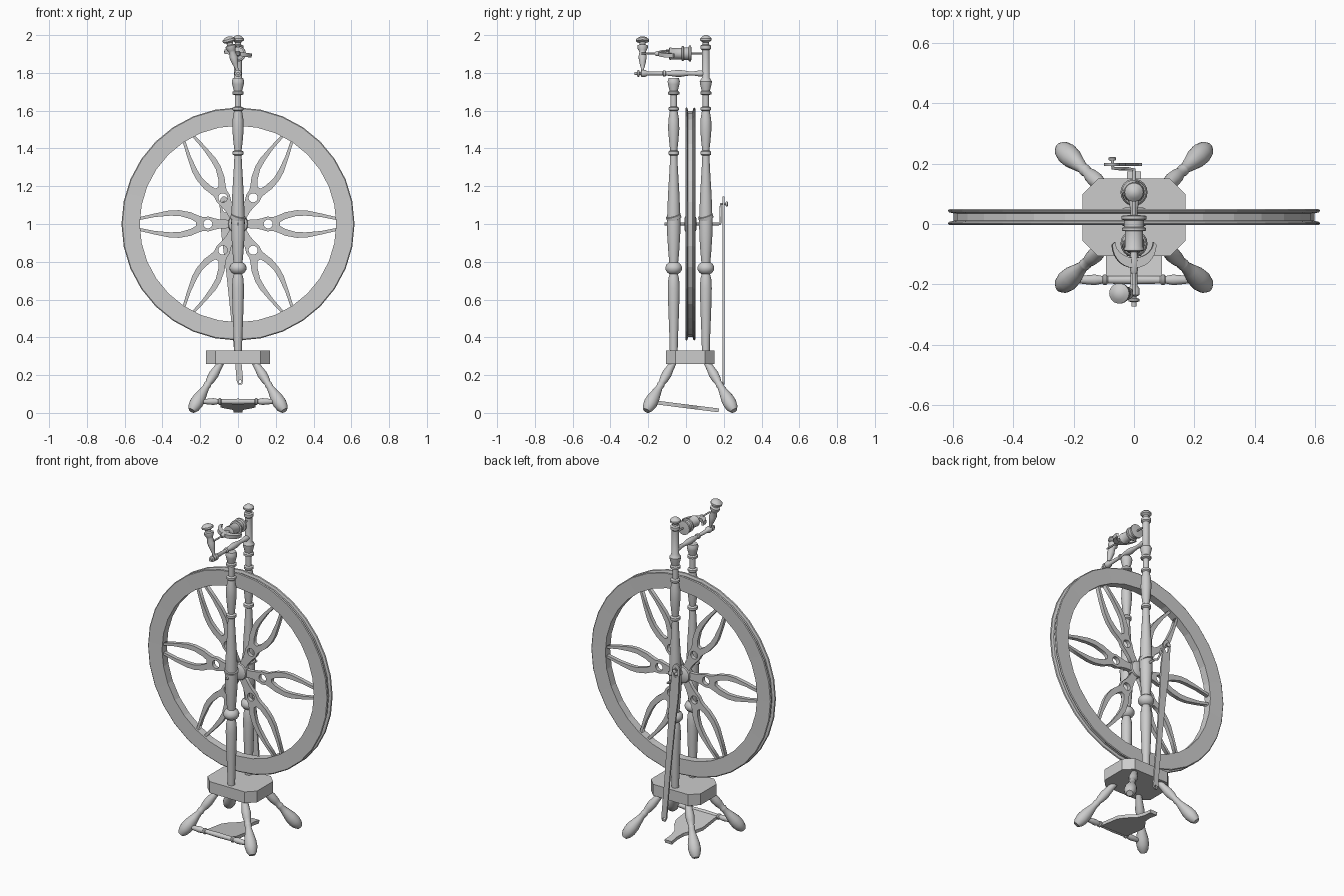
import bpy, bmesh, math
from mathutils import Vector, Matrix


def finish(name, bm, angle=38):
    bmesh.ops.recalc_face_normals(bm, faces=bm.faces)
    me = bpy.data.meshes.new(name)
    bm.to_mesh(me)
    bm.free()
    me.shade_smooth()
    me.set_sharp_from_angle(angle=math.radians(angle))
    ob = bpy.data.objects.new(name, me)
    bpy.context.collection.objects.link(ob)
    return ob


def lathe(name, prof, origin, axis=(0, 0, 1), segs=18, closed=False, angle=38):
    """Revolve (radius, distance) points about an axis through origin."""
    bm = bmesh.new()
    rot = Vector((0, 0, 1)).rotation_difference(Vector(axis)).to_matrix().to_4x4()
    mat = Matrix.Translation(origin) @ rot
    rings = []
    for r, t in prof:
        rings.append([bm.verts.new(mat @ Vector((r * math.cos(2 * math.pi * i / segs),
                                                 r * math.sin(2 * math.pi * i / segs), t)))
                      for i in range(segs)])
    pairs = list(zip(rings, rings[1:] + rings[:1])) if closed else list(zip(rings, rings[1:]))
    for a, b in pairs:
        for i in range(segs):
            j = (i + 1) % segs
            bm.faces.new((a[i], a[j], b[j], b[i]))
    if not closed:
        bm.faces.new(rings[0])
        bm.faces.new(rings[-1])
    return finish(name, bm, angle)


def plate(name, outline, depth, mat):
    """Extrude a flat outline by depth along local z, then place it with mat."""
    bm = bmesh.new()
    face = bm.faces.new([bm.verts.new((x, y, 0)) for x, y in outline])
    ext = bmesh.ops.extrude_face_region(bm, geom=[face])
    bmesh.ops.translate(bm, vec=(0, 0, depth),
                        verts=[v for v in ext['geom'] if isinstance(v, bmesh.types.BMVert)])
    bmesh.ops.transform(bm, matrix=mat, verts=bm.verts)
    return finish(name, bm, 25)


def cutout(name, loops, half_depth):
    """Filled flat shape with holes, as a mesh."""
    cu = bpy.data.curves.new(name, 'CURVE')
    cu.dimensions = '2D'
    cu.fill_mode = 'BOTH'
    cu.extrude = half_depth
    for pts in loops:
        sp = cu.splines.new('POLY')
        sp.points.add(len(pts) - 1)
        for p, (x, y) in zip(sp.points, pts):
            p.co = (x, y, 0, 1)
        sp.use_cyclic_u = True
    return curve_mesh(name, cu)


def rod(name, pts, radius):
    cu = bpy.data.curves.new(name, 'CURVE')
    cu.dimensions = '3D'
    cu.bevel_depth = radius
    cu.bevel_resolution = 2
    cu.use_fill_caps = True
    sp = cu.splines.new('POLY')
    sp.points.add(len(pts) - 1)
    for p, co in zip(sp.points, pts):
        p.co = (*co, 1)
    me = curve_mesh(name, cu)
    bpy.context.collection.objects.link(bpy.data.objects.new(name, me))


def curve_mesh(name, cu):
    tmp = bpy.data.objects.new(name + "_curve", cu)
    bpy.context.collection.objects.link(tmp)
    dg = bpy.context.evaluated_depsgraph_get()
    me = bpy.data.meshes.new_from_object(tmp.evaluated_get(dg))
    bpy.data.objects.remove(tmp)
    me.name = name
    return me


def circle(cx, cy, r, n=16, sy=1):
    return [(cx + r * math.cos(2 * math.pi * i / n), cy + sy * r * math.sin(2 * math.pi * i / n))
            for i in range(n)]


# Table with chamfered corners
c, hx, hy = 0.05, 0.17, 0.128
table = [(hx, -hy + c), (hx, hy - c), (hx - c, hy), (c - hx, hy),
         (-hx, hy - c), (-hx, c - hy), (c - hx, -hy), (hx - c, -hy)]
plate("table", table, 0.07, Matrix.Translation((0, 0.022, 0.26)))

# Splayed turned legs
leg = [(0.018, 0), (0.03, 0.02), (0.036, 0.05), (0.034, 0.085), (0.024, 0.13), (0.018, 0.16),
       (0.02, 0.175), (0.02, 0.182), (0.017, 0.19), (0.023, 0.215), (0.026, 0.25),
       (0.021, 0.29), (0.017, 0.34)]
for sx in (-1, 1):
    for sy in (-1, 1):
        foot = Vector((sx * 0.245, 0.022 + sy * 0.232, 0.0115))
        top = Vector((sx * 0.085, 0.022 + sy * 0.085, 0.275))
        lathe("leg", leg, foot, top - foot)

# Uprights: shared turned profile, back one carries on to a finial
post = [(0.021, 0.32), (0.023, 0.4), (0.029, 0.55), (0.032, 0.66), (0.029, 0.71), (0.022, 0.735),
        (0.034, 0.742), (0.044, 0.757), (0.045, 0.772), (0.037, 0.788), (0.024, 0.797),
        (0.029, 0.85), (0.035, 0.94), (0.036, 1.02), (0.031, 1.15), (0.022, 1.3), (0.019, 1.362),
        (0.029, 1.368), (0.029, 1.383), (0.019, 1.39), (0.024, 1.43), (0.03, 1.5), (0.029, 1.55),
        (0.021, 1.598), (0.028, 1.604), (0.028, 1.616), (0.017, 1.622), (0.017, 1.682),
        (0.03, 1.687), (0.03, 1.699), (0.022, 1.705), (0.031, 1.74), (0.033, 1.755)]
finial = [(0.02, 1.775), (0.02, 1.92), (0.028, 1.927), (0.028, 1.945), (0.017, 1.95),
          (0.017, 1.962), (0.031, 1.972), (0.031, 1.982), (0.02, 1.993), (0.008, 2.0)]
lathe("front_post", post + [(0.027, 1.772)], (0, -0.065, 0))
lathe("back_post", post + finial, (0, 0.105, 0))
for y in (-0.065, 0.105):
    lathe("axle_bearing", [(0.034, -0.012), (0.04, -0.01), (0.04, 0.01), (0.034, 0.012)],
          (0, y, 1.035), (0.25, -0.3, 1))

# Grooved wheel rim
rim = [(0.52, -0.024), (0.612, -0.026), (0.617, -0.022), (0.614, -0.016), (0.598, -0.012),
       (0.598, 0.012), (0.614, 0.016), (0.617, 0.022), (0.612, 0.026), (0.52, 0.024)]
WY = 0.023
lathe("wheel_rim", rim, (0, WY, 1), (0, 1, 0), segs=32, closed=True, angle=5)

# Six wishbone spokes, each with a round eye
outer = [(0.03, 0.022), (0.09, 0.023), (0.125, 0.03), (0.155, 0.039), (0.185, 0.037), (0.21, 0.045),
         (0.25, 0.062), (0.31, 0.073), (0.36, 0.072), (0.44, 0.056), (0.527, 0.035)]
inner = [(0.527, 0.02), (0.44, 0.037), (0.36, 0.044), (0.31, 0.043), (0.25, 0.026), (0.222, 0.01)]
half = outer + inner
outline = half + [(x, -y) for x, y in reversed(half)]
spoke_mesh = cutout("spoke", [outline, circle(0.16, 0, 0.024)], 0.012)
for k in range(6):
    ob = bpy.data.objects.new("spoke", spoke_mesh)
    ob.location = (0, WY, 1)
    ob.rotation_euler = (math.pi / 2, k * math.pi / 3, 0)
    bpy.context.collection.objects.link(ob)
lathe("hub", [(0.03, -0.032), (0.05, -0.022), (0.055, 0), (0.05, 0.022), (0.03, 0.032)],
      (0, WY, 1), (0, 1, 0))

# Axle and bent crank
lathe("axle", [(0.007, -0.115), (0.007, 0.175)], (0, 0, 1), (0, 1, 0), segs=10)
rod("crank", [(0, 0.16, 1), (0, 0.18, 1), (-0.02, 0.183, 1.008), (-0.035, 0.183, 1.04),
              (-0.045, 0.183, 1.085), (-0.07, 0.185, 1.105), (-0.072, 0.218, 1.106)], 0.006)
lathe("crank_knob", [(0.01, 0), (0.013, 0.004), (0.013, 0.009), (0.009, 0.012)],
      (-0.072, 0.21, 1.106), (0, 1, 0), segs=12)

# Flat footman rod from crank pin down to the treadle
fh = [(0, 0.01), (0.02, 0.017), (0.3, 0.017), (0.6, 0.022), (0.8, 0.03), (0.9, 0.026),
      (0.97, 0.026), (0.99, 0.017), (1.0, 0.006)]
fm = cutout("footman", [fh + [(x, -y) for x, y in reversed(fh)],
                        circle(0.945, 0, 0.03, sy=0.45), circle(0.016, 0, 0.008, 10)], 0.005)
footman = bpy.data.objects.new("footman", fm)
footman.location = (0.012, 0.198, 0.15)
footman.rotation_euler = (math.pi / 2, -math.atan2(1.0, -0.088), 0)
bpy.context.collection.objects.link(footman)

# Treadle bar and board
bar = [(0.008, 0), (0.014, 0.03), (0.018, 0.07), (0.013, 0.095), (0.018, 0.1), (0.018, 0.108),
       (0.013, 0.113), (0.015, 0.2)]
lathe("treadle_bar", bar + [(r, 0.4 - t) for r, t in reversed(bar[:-1])],
      (-0.2, -0.185, 0.06), (1, 0, 0), segs=14)
th = [(0.092, 0), (0.092, 0.14), (0.07, 0.19), (0.032, 0.24), (0.022, 0.29), (0.024, 0.35)]
plate("treadle_board", th + [(-x, y) for x, y in reversed(th)], 0.02,
      Matrix.Translation((0, -0.175, 0.047)) @ Matrix.Rotation(-0.125, 4, 'X'))

# Horizontal arm from the back post forward
arm = [(0.012, 0), (0.017, 0.03), (0.012, 0.06), (0.011, 0.085), (0.018, 0.13), (0.018, 0.16),
       (0.011, 0.21), (0.016, 0.214), (0.016, 0.225), (0.01, 0.23), (0.012, 0.31), (0.019, 0.32),
       (0.019, 0.34), (0.009, 0.345), (0.009, 0.35), (0.018, 0.353), (0.018, 0.361),
       (0.009, 0.364), (0.009, 0.378)]
lathe("flyer_arm", arm, (0, 0.105, 1.797), (0, -1, 0), segs=14)

# Leaning front maiden
maiden = [(0.009, 0), (0.009, 0.03), (0.016, 0.055), (0.022, 0.09), (0.017, 0.115), (0.02, 0.125),
          (0.028, 0.14), (0.028, 0.152), (0.017, 0.157), (0.017, 0.168), (0.034, 0.176),
          (0.034, 0.187), (0.021, 0.197), (0.008, 0.202)]
lathe("front_maiden", maiden, (0, -0.23, 1.797), (-0.052, 0, 0.19))

# Flyer spindle, bobbin and whorl
FZ = 1.902
lathe("spindle", [(0.005, -0.235), (0.005, 0.1)], (0, 0, FZ), (0, 1, 0), segs=10)
lathe("bobbin", [(0.012, -0.092), (0.033, -0.088), (0.033, -0.08), (0.03, -0.076), (0.03, -0.024),
                 (0.04, -0.022), (0.04, -0.013), (0.033, -0.01), (0.033, 0.012), (0.042, 0.016),
                 (0.042, 0.027), (0.012, 0.03)], (0, 0, FZ), (0, 1, 0), segs=20)
lathe("spindle_collar", [(0.009, -0.165), (0.013, -0.155), (0.015, -0.12), (0.01, -0.09)],
      (0, 0, FZ), (0, 1, 0), segs=12)

# Crescent flyer arms opening toward the back
arc = [math.pi + math.pi * i / 14 for i in range(15)]
cres = [(0.074 * math.cos(a), -0.068 + 0.078 * math.sin(a)) for a in arc]
cres += [(0.064 * math.cos(a), -0.06 + 0.052 * math.sin(a)) for a in reversed(arc)]
plate("flyer", cres, 0.022, Matrix.Translation((0, 0, FZ)) @ Matrix.Rotation(0.15, 4, 'Y')
      @ Matrix.Translation((0, 0, -0.011)))
